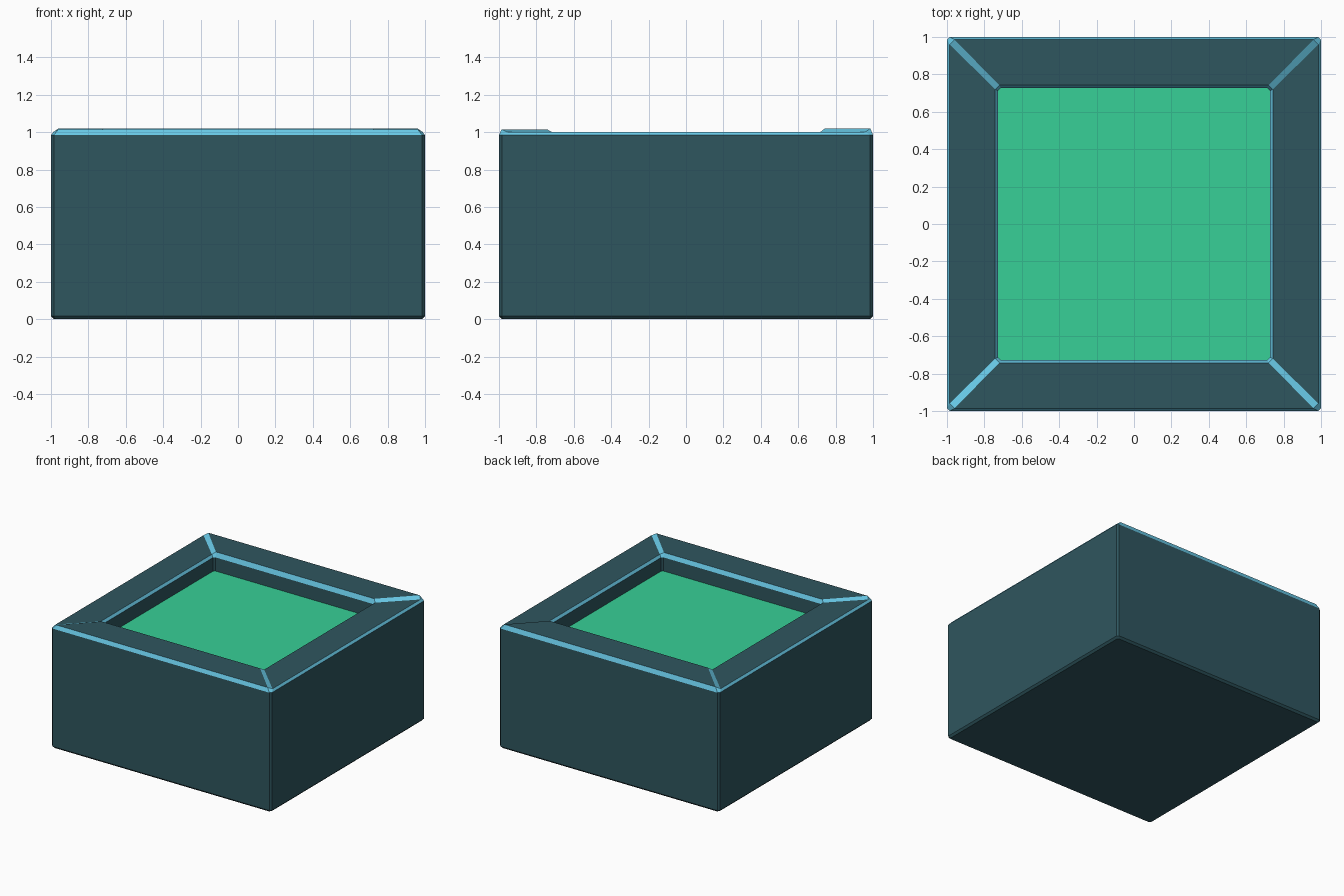
import bpy, bmesh

if "Cube" in bpy.data.objects:
    bpy.data.objects.remove(bpy.data.objects["Cube"])


def material(name, rgb):
    m = bpy.data.materials.new(name)
    m.diffuse_color = (*rgb, 1)
    m.use_nodes = True
    m.node_tree.nodes["Principled BSDF"].inputs["Base Color"].default_value = m.diffuse_color
    return m


TEAL = material("dark teal", (0.028, 0.093, 0.114))
BLUE = material("light blue", (0.138, 0.578, 0.791))
GREEN = material("green", (0.038, 0.631, 0.310))


def ring(bm, h, c, z_side, z_front=None, z_back=None):
    """Square loop of half size h with corners cut by c; front/back edges may sit higher."""
    zf = z_side if z_front is None else z_front
    zb = z_side if z_back is None else z_back
    k = h - c
    pts = [(-k, -h, zf), (k, -h, zf), (h, -k, z_side), (h, k, z_side),
           (k, h, zb), (-k, h, zb), (-h, k, z_side), (-h, -k, z_side)]
    return [bm.verts.new(p) for p in pts]


def finish(bm, name, mats):
    me = bpy.data.meshes.new(name)
    bm.to_mesh(me)
    bm.free()
    for m in mats:
        me.materials.append(m)
    ob = bpy.data.objects.new(name, me)
    bpy.context.collection.objects.link(ob)
    return ob


# casing: bevelled box, mitred rim with raised front and back, recess walls
bm = bmesh.new()
rings = [
    ring(bm, 0.985, 0.015, 0.0),
    ring(bm, 1.0, 0.015, 0.016),
    ring(bm, 1.0, 0.015, 0.984),
    ring(bm, 0.986, 0.026, 1.002, 1.015, 1.02),   # rim outer edge
    ring(bm, 0.742, 0.022, 1.002, 1.015, 1.02),   # rim inner edge
    ring(bm, 0.727, 0.015, 0.982),
    ring(bm, 0.727, 0.015, 0.87),
]
bm.faces.new(rings[0][::-1])
for r, (a, b) in enumerate(zip(rings, rings[1:])):
    for i in range(8):
        j = (i + 1) % 8
        f = bm.faces.new((a[i], a[j], b[j], b[i]))
        # blue on the rim bevels and on the mitre steps
        f.material_index = 1 if r in (2, 4) or (r == 3 and i % 2) else 0
finish(bm, "casing", [TEAL, BLUE])

# floor panel at the bottom of the recess
bm = bmesh.new()
bm.faces.new(ring(bm, 0.727, 0.015, 0.87))
finish(bm, "floor_panel", [GREEN])
